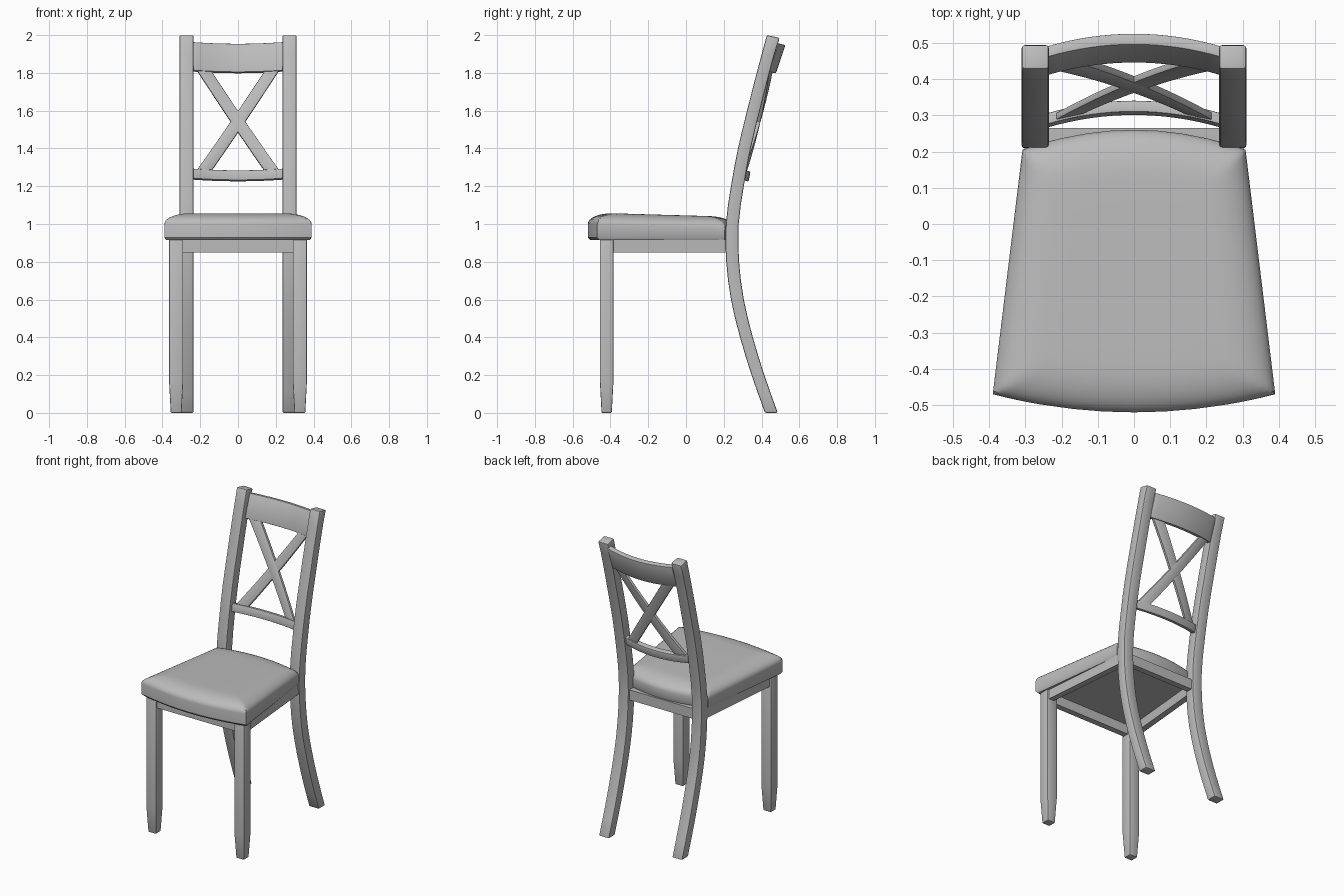
import bpy, bmesh, math
from mathutils import Vector

if "Cube" in bpy.data.objects:
    bpy.data.objects.remove(bpy.data.objects["Cube"])

grey = bpy.data.materials.new("grey")
grey.diffuse_color = (0.5, 0.5, 0.5, 1)
grey.use_nodes = True
grey.node_tree.nodes["Principled BSDF"].inputs["Base Color"].default_value = grey.diffuse_color


def finish(name, bm, bevel=0.0):
    """Bevel the sharp edges, then turn the bmesh into a smooth-shaded object."""
    bmesh.ops.recalc_face_normals(bm, faces=bm.faces[:])
    if bevel:
        sharp = [e for e in bm.edges if e.is_manifold and e.calc_face_angle() > 0.6]
        bmesh.ops.bevel(bm, geom=sharp, offset=bevel, segments=2, profile=0.5,
                        affect='EDGES', clamp_overlap=True)
    me = bpy.data.meshes.new(name)
    bm.to_mesh(me)
    bm.free()
    me.materials.append(grey)
    ob = bpy.data.objects.new(name, me)
    bpy.context.collection.objects.link(ob)
    bpy.ops.object.select_all(action='DESELECT')
    ob.select_set(True)
    bpy.context.view_layer.objects.active = ob
    bpy.ops.object.shade_smooth_by_angle(angle=math.radians(35))
    return ob


def loft(name, rings, bevel=0.0):
    """Skin a list of four-cornered sections and cap both ends."""
    bm = bmesh.new()
    vs = [[bm.verts.new(p) for p in r] for r in rings]
    for a, b in zip(vs, vs[1:]):
        for i in range(4):
            j = (i + 1) % 4
            bm.faces.new((a[i], a[j], b[j], b[i]))
    bm.faces.new(vs[0])
    bm.faces.new(vs[-1])
    return finish(name, bm, bevel)


def rect(x0, x1, y0, y1, z):
    return [(x0, y0, z), (x1, y0, z), (x1, y1, z), (x0, y1, z)]


# Curved back posts and tapered front legs
post_y = [.452, .381, .32, .272, .247, .245, .272, .309, .357, .408, .462]


def post_center(z):
    """Catmull-Rom through the post centre line (knots every 0.2 in z)."""
    i = min(int(z / .2 + 1e-6), 9)
    t = z / .2 - i
    p1, p2 = post_y[i], post_y[i + 1]
    p0 = post_y[i - 1] if i else 2 * p1 - p2
    p3 = post_y[i + 2] if i < 9 else 2 * p2 - p1
    return p1 + .5 * t * (p2 - p0 + t * (2*p0 - 5*p1 + 4*p2 - p3 + t * (3*(p1 - p2) + p3 - p0)))


for side, s in (("left", -1), ("right", 1)):
    rings = [rect(s * .235, s * .31, post_center(k * .1) - .034,
                  post_center(k * .1) + .034, k * .1) for k in range(21)]
    rings[-1] = [(x, y, 2.0 if i < 2 else 1.985) for i, (x, y, z) in enumerate(rings[-1])]
    loft(side + "_back_post", rings, .008)

    loft(side + "_front_leg", [rect(s * .299, s * .356, -.447, -.393, 0),
                               rect(s * .29, s * .365, -.456, -.384, .17),
                               rect(s * .29, s * .365, -.456, -.384, .918)], .005)

    # Side apron, following the taper of the seat
    loft(side + "_apron", [[(s * (x - .02), y, .85), (s * (x + .02), y, .85),
                            (s * (x + .02), y, .918), (s * (x - .02), y, .918)]
                           for x, y in ((.335, -.39), (.28, .23))])

# Front and back aprons
for name, w, y0, y1 in (("front_apron", .295, -.445, -.405), ("back_apron", .24, .225, .265)):
    loft(name, [[(x, y0, .85), (x, y1, .85), (x, y1, .918), (x, y0, .918)] for x in (-w, w)])


# Back rest: every bar lies on one leaning surface that bulges backwards
normal = Vector((0, .968, -.25))


def on_back(x, z, depth):
    t = z - 1.26
    y = .285 + .264 * t - .12 * t * (.625 - t)
    return Vector((x, y, z)) + normal * (.036 * (1 - (x / .24) ** 2) + depth)


def slab(name, start, end, hx, hz, th, bevel):
    rings = []
    for k in range(17):
        x = start[0] + (end[0] - start[0]) * k / 16
        z = start[1] + (end[1] - start[1]) * k / 16
        rings.append([on_back(x - hx, z - hz, -th), on_back(x + hx, z + hz, -th),
                      on_back(x + hx, z + hz, th), on_back(x - hx, z - hz, th)])
    loft(name, rings, bevel)


slab("top_rail", (-.24, 1.885), (.24, 1.885), 0, .075, .016, .004)
slab("lower_rail", (-.24, 1.264), (.24, 1.264), 0, .026, .016, .004)
slab("cross_bar_a", (-.19, 1.83), (.19, 1.27), .038, 0, .01, .002)
slab("cross_bar_b", (.19, 1.83), (-.19, 1.27), .038, 0, .0095, .002)

# Padded seat: a grid with a domed edge, pulled down to a flat base
edge = [.12 * (1 - math.cos(math.pi / 2 * k / 8)) for k in range(9)]
mid = [.2 + .15 * k / 2 for k in range(3)]
half = edge + mid                                 # distance in from one edge
us = [d / .35 - 1 for d in half] + [1 - d / .35 for d in half[-2::-1]]
ts = [d / .7 for d in half] + [1 - d / .7 for d in half[-2::-1]]
bm = bmesh.new()
grid = []
for t in ts:
    row = []
    for u in us:
        front, back = -.52 + .05 * u * u, .26 - .055 * u * u
        d = min((1 - abs(u)) * .35, t * .7, (1 - t) * .7)
        e = min(1, max(0, d / .12))
        z = 1.0 - .022 * t + .06 * math.sqrt(max(0, 1 - (1 - e) ** 2))
        row.append(bm.verts.new((u * (.39 - .082 * t), front + (back - front) * t, z)))
    grid.append(row)
for a, b in zip(grid, grid[1:]):
    for i in range(len(us) - 1):
        bm.faces.new((a[i], a[i + 1], b[i + 1], b[i]))
rim = [e for e in bm.edges if e.is_boundary]
for z, scale in ((.928, 1), (.914, .975)):
    new = bmesh.ops.extrude_edge_only(bm, edges=rim)["geom"]
    for v in new:
        if isinstance(v, bmesh.types.BMVert):
            v.co = (v.co.x * scale, v.co.y * scale, z)
    rim = [e for e in new if isinstance(e, bmesh.types.BMEdge) and e.is_boundary]
bmesh.ops.edgeloop_fill(bm, edges=rim)
finish("seat", bm)
